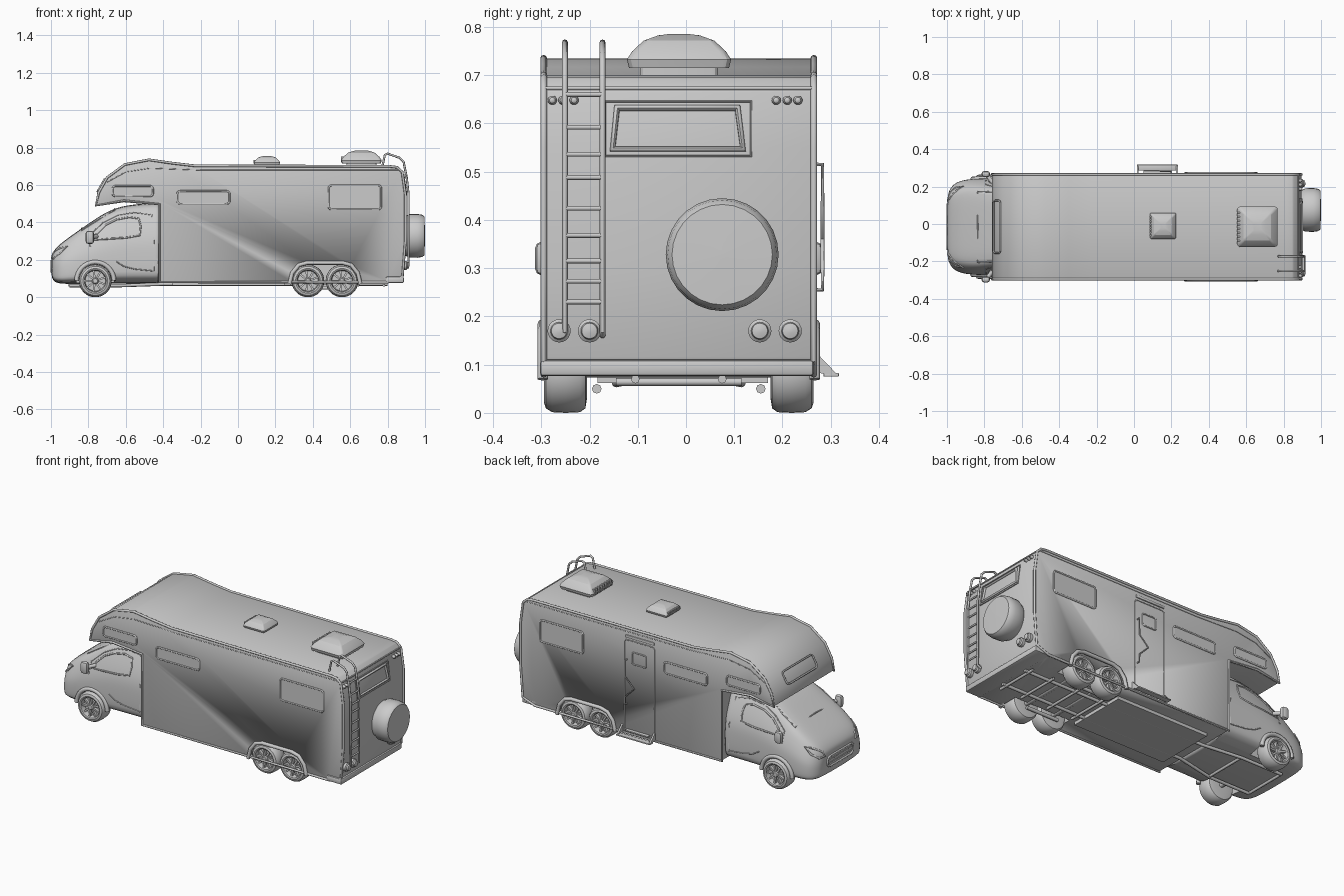
import bpy, bmesh, math
from mathutils import Matrix, Vector

if "Cube" in bpy.data.objects:
    bpy.data.objects.remove(bpy.data.objects["Cube"])

C, HW = -0.015, 0.28          # centre line and half width of the living box
SIDES = (("right", -1), ("left", 1))

def finish(name, bm, bevel=0, angle=30):
    bmesh.ops.recalc_face_normals(bm, faces=bm.faces)
    me = bpy.data.meshes.new(name)
    bm.to_mesh(me); bm.free()
    ob = bpy.data.objects.new(name, me)
    bpy.context.collection.objects.link(ob)
    activate(ob)
    if bevel:
        m = ob.modifiers.new("bevel", 'BEVEL')
        m.width, m.segments, m.limit_method = bevel, 2, 'ANGLE'
        bpy.ops.object.modifier_apply(modifier=m.name)
    bpy.ops.object.shade_smooth_by_angle(angle=math.radians(angle))
    return ob

def activate(ob):
    bpy.ops.object.select_all(action='DESELECT')
    ob.select_set(True)
    bpy.context.view_layer.objects.active = ob

def loft(name, rings, bevel=0, angle=30):
    bm = bmesh.new()
    vs = [[bm.verts.new(p) for p in r] for r in rings]
    n = len(rings[0])
    for a, b in zip(vs, vs[1:]):
        for i in range(n):
            bm.faces.new((a[i], a[(i + 1) % n], b[(i + 1) % n], b[i]))
    bm.faces.new(vs[0]); bm.faces.new(vs[-1])
    return finish(name, bm, bevel, angle)

def prism(name, pts, y0, y1, bevel=0):
    return loft(name, [[(x, y, z) for x, z in pts] for y in (y0, y1)], bevel)

def box(name, x0, x1, y0, y1, z0, z1, bevel=0):
    return prism(name, [(x0, z0), (x1, z0), (x1, z1), (x0, z1)], y0, y1, bevel)

def lathe(bm, prof, seg=32):
    """Revolve (radius, offset) pairs about the y axis."""
    rings = [[bm.verts.new((r * math.cos(t), h, r * math.sin(t)))
              for t in (2 * math.pi * i / seg for i in range(seg))] for r, h in prof]
    for a, b in zip(rings, rings[1:]):
        for i in range(seg):
            bm.faces.new((a[i], a[(i + 1) % seg], b[(i + 1) % seg], b[i]))
    bm.faces.new(rings[0]); bm.faces.new(rings[-1])

def tube(name, paths, r, cyclic=False):
    cu = bpy.data.curves.new(name, 'CURVE')
    cu.dimensions, cu.bevel_depth, cu.bevel_resolution, cu.use_fill_caps = '3D', r, 2, True
    for pts in paths:
        sp = cu.splines.new('POLY')
        sp.points.add(len(pts) - 1)
        for p, q in zip(sp.points, pts):
            p.co = (*q, 1)
        sp.use_cyclic_u = cyclic
    ob = bpy.data.objects.new(name, cu)
    bpy.context.collection.objects.link(ob)
    activate(ob)
    bpy.ops.object.convert(target='MESH')
    bpy.ops.object.shade_smooth_by_angle(angle=math.radians(50))

def cut(ob, cutter):
    activate(ob)
    m = ob.modifiers.new("cut", 'BOOLEAN')
    m.operation, m.object = 'DIFFERENCE', cutter
    bpy.ops.object.modifier_apply(modifier=m.name)
    bpy.data.objects.remove(cutter)

def rrect(a0, a1, b0, b1, r=0.015):
    return [(cx + r * math.cos(math.radians(k + s)), cy + r * math.sin(math.radians(k + s)))
            for cx, cy, k in ((a1 - r, b1 - r, 0), (a0 + r, b1 - r, 90), (a0 + r, b0 + r, 180), (a1 - r, b0 + r, 270))
            for s in (0, 30, 60, 90)]

# Living box with the overcab nose
body_pts = [(-.42, .08), (.80, .08), (.88, .11), (.895, .30), (.895, .55), (.878, .67), (.85, .695), (.81, .70),
            (-.23, .703), (-.35, .717), (-.476, .735), (-.605, .71), (-.70, .64), (-.745, .56), (-.76, .49),
            (-.61, .515), (-.42, .497)]
body = prism("living_box", body_pts, C - HW, C + HW, .006)
well = [(.275, .04), (.29, .13), (.325, .172), (.37, .184), (.56, .184), (.605, .172), (.64, .13), (.655, .04)]
for side, s in SIDES:
    cut(body, prism("well_cutter", well, C + s * .17, C + s * .4))
    y = C + s * (HW + .002)
    tube(f"{side}_edge_trim", [[(x, C + s * HW, z) for x, z in body_pts]], .007, True)
    tube(f"{side}_rear_arch", [[(x, y, max(z, .07)) for x, z in well]], .011)
    tube(f"{side}_roof_seam", [[(-.70, y, .615), (-.6, y, .67), (-.47, y, .69), (-.2, y, .68), (.87, y, .68)]], .002)
    for part, x0, x1, z0, z1 in (("overcab", -.67, -.455, .54, .595), ("middle", -.325, -.045, .50, .567),
                                 ("rear", .485, .765, .47, .598)):
        tube(f"{side}_{part}_window_frame", [[(x, y, z) for x, z in rrect(x0, x1, z0, z1)]], .005, True)
        prism(f"{side}_{part}_window", rrect(x0, x1, z0, z1), y - s * .01, y + s * .001)

# Overcab front window on the slanted nose
front = [(-.754 + (z - .56) * .56, C + y, z) for y, z in rrect(-.14, .14, .565, .63)]
tube("overcab_front_window_frame", [front], .005, True)

# Cab: lofted stations (x, bottom, top, lower half width, upper half width)
rings = []
for x, zb, zt, wl, wt in ((-.998, .12, .215, .15, .12), (-.992, .09, .235, .19, .16), (-.965, .072, .27, .232, .19),
                          (-.91, .07, .312, .252, .205), (-.845, .07, .358, .257, .212), (-.775, .07, .406, .26, .205),
                          (-.71, .07, .449, .26, .2), (-.62, .07, .486, .26, .195), (-.50, .07, .497, .26, .195),
                          (-.43, .07, .5, .26, .195), (-.41, .07, .5, .26, .195)):
    h = zt - zb
    half = [(wl * .95, zb), (wl, zb + .14 * h), (wl, zb + .4 * h), (wl * .98, zb + .6 * h),
            (wt * 1.04, zt - .1 * h), (wt * .9, zt), (wt * .4, zt + .004)]
    rings.append([(x, C + y, z) for y, z in half] + [(x, C - y, z) for y, z in reversed(half)])
cab = loft("cab", rings, angle=40)
m = cab.modifiers.new("smooth", 'SUBSURF')
m.levels = 2
activate(cab)
bpy.ops.object.modifier_apply(modifier=m.name)
arch = [(-.763 + .1 * math.cos(t), .088 + .1 * math.sin(t)) for t in (math.pi * i / 16 for i in range(17))]
for side, s in SIDES:
    cut(cab, prism("well_cutter", arch + [(-.863, .02), (-.663, .02)], C + s * .16, C + s * .4))
activate(cab)
bpy.ops.object.shade_smooth_by_angle(angle=math.radians(40))
bpy.context.view_layer.update()

def on_cab(p, d):
    """Drop a point onto the cab surface along d."""
    hit, loc, nor, _ = cab.ray_cast(Vector(p), Vector(d))
    return tuple(loc) if hit else tuple(p)

# Cab details projected on its surface
window = [(-.775, .305), (-.755, .34), (-.71, .385), (-.65, .415), (-.58, .428), (-.53, .42), (-.52, .38), (-.525, .33),
          (-.6, .318), (-.69, .312)]
door = [(-.45, .14), (-.45, .3), (-.46, .44), (-.55, .453), (-.64, .44), (-.72, .40), (-.79, .335), (-.79, .27)]
sill = [(-.65, .19), (-.61, .165), (-.55, .15), (-.45, .14)]
for side, s in SIDES:
    side_on = lambda pts: [on_cab((x, C + s, z), (0, -s, 0)) for x, z in pts]
    tube(f"{side}_cab_window_frame", [side_on(window)], .005, True)
    tube(f"{side}_cab_door_seam", [side_on(door), side_on(sill)], .003)
    tube(f"{side}_front_arch", [[(x, C + s * .257, z) for x, z in arch]], .012)
    lamp = [on_cab((-1.5, C + s * y, z), (1, 0, 0))
            for y, z in ((.14, .21), (.15, .235), (.19, .262), (.215, .27), (.21, .235), (.18, .208))]
    tube(f"{side}_headlight_rim", [lamp], .006, True)
    ym = C + s * .282
    box(f"{side}_mirror", -.815, -.77, min(ym - .016, ym + .016), max(ym - .016, ym + .016), .285, .355, .014)
    tube(f"{side}_mirror_arm", [[(-.79, ym, .32), (-.755, C + s * .235, .325)]], .011)
screen = [(-.835, -.19), (-.835, 0), (-.835, .19), (-.75, .185), (-.66, .165), (-.66, 0), (-.66, -.165), (-.75, -.185)]
tube("windscreen_frame", [[on_cab((x, C + y, .485), (0, 0, -1)) for x, y in screen]], .004, True)
grille = [on_cab((-1.5, C + y, z), (1, 0, 0)) for y, z in rrect(-.12, .12, .135, .195, .025)]
tube("grille_frame", [grille], .006, True)
tube("grille_bars", [[on_cab((-1.5, C + y, z), (1, 0, 0)) for y in (-.11, -.05, .05, .11)] for z in (.155, .175)], .003)

# Wheels with spokes
bm = bmesh.new()
lathe(bm, [(.02, -.044), (.06, -.044), (.078, -.041), (.086, -.03), (.0875, 0), (.086, .028), (.078, .041), (.066, .045),
           (.059, .042), (.056, .03), (.054, .012), (.015, .012)], 36)
lathe(bm, [(.017, .01), (.017, .033), (.012, .038)], 20)
for i in range(9):
    rot = Matrix.Rotation(2 * math.pi * i / 9, 4, 'Y')
    bmesh.ops.create_cube(bm, size=1, matrix=rot @ Matrix.Translation((.035, .025, 0)) @ Matrix.Diagonal((.046, .016, .01, 1)))
wheel = finish("wheel", bm, angle=35)
for part, x in (("front", -.763), ("middle", .374), ("rear", .556)):
    for side, s in SIDES:
        w = bpy.data.objects.new(f"{part}_{side}_wheel", wheel.data)
        w.location = (x, C + s * .2345, .0875)
        w.rotation_euler.z = 0 if s > 0 else math.pi
        bpy.context.collection.objects.link(w)
    tube(f"{part}_axle", [[(x, C - .22, .0875), (x, C + .22, .0875)]], .014)
bpy.data.objects.remove(wheel)

# Underbody: belly panel, chassis rails and cross members
box("belly_panel", -.35, .25, -.183, .17, .062, .085)
for side, s in SIDES:
    tube(f"{side}_chassis_rail", [[(-.9, C + s * .13, .062), (-.63, C + s * .13, .062), (-.4, C + s * .09, .07),
                                   (.8, C + s * .09, .07)]], .009)
    tube(f"{side}_bogie_bar", [[(.36, C + s * .17, .05), (.57, C + s * .17, .05)]], .01)
tube("cross_members", [[(x, C - .13, .064), (x, C + .13, .064)] for x in (-.9, -.63, .3, .465, .64, .78)], .008)

# Roof vents: stacked rounded squares with louvres at the front edge
for name, cx, cy, s, h in (("small_vent", .155, -.01, .07, .055), ("large_vent", .66, -.0145, .108, .085)):
    rings = [[(x, y, .70 + h * k) for x, y in rrect(cx - s * f, cx + s * f, cy - s * f, cy + s * f, s * f * .15)]
             for f, k in ((.75, -.05), (.75, .18), (.96, .18), (1, .38), (.9, .58), (.68, .84), (.4, .97), (.2, 1))]
    loft(name, rings, angle=20)
    for i in range(8):
        y = cy + s * (i - 3.5) * .2
        box(f"{name}_louvre_{i}", cx - s * 1.02, cx - s * .8, y - .004, y + .004, .70 + h * .25, .70 + h * .62)

# Spare wheel cover and rear lamps, turned to face backwards
def disc(name, y, z, prof, seg):
    bm = bmesh.new()
    lathe(bm, prof, seg)
    bm.transform(Matrix.Translation((0, y, z)) @ Matrix.Rotation(-math.pi / 2, 4, 'Z'))
    finish(name, bm)
disc("spare_wheel_cover", .075, .328, [(.1, .88), (.108, .9), (.116, .915), (.117, .96), (.113, .985), (.104, .997), (.01, 1)], 28)
for i, y in enumerate((-.263, -.2, .153, .216)):
    disc(f"tail_lamp_{i}", y, .17, [(.024, .87), (.024, .9), (.018, .905), (.016, .913), (.005, .916)], 20)
for i, y in enumerate((-.277, -.255, -.232, .187, .21, .232)):
    disc(f"marker_lamp_{i}", y, .648, [(.0095, .86), (.0095, .892), (.006, .898), (.002, .9)], 14)

# Rear window: tapered frame around a recessed-looking pane, and seam lines
xr = lambda z: .897 - max(0, z - .55) * .142
tube("rear_window_outer_frame", [[(xr(z), y, z) for y, z in ((-.168, .532), (.135, .532), (.135, .645), (-.168, .645))]], .003, True)
tube("rear_window_frame", [[(xr(z), y, z) for y, z in ((-.152, .547), (.118, .547), (.107, .632), (-.143, .632))]], .008, True)
tube("rear_top_seam", [[(.878, C - HW, .673), (.878, C + HW, .673)]], .004)
box("rear_bumper", .79, .887, C - HW - .008, C + HW, .076, .11, .008)

# Ladder hooked over the roof
rails = (-.251, -.173)
tube("ladder_rails", [[(.89, y, .16), (.912, y, .17), (.912, y, .55), (.902, y, .64), (.885, y, .725), (.865, y, .745),
                       (.80, y, .768), (.785, y, .76), (.772, y, .70)] for y in rails], .006)
tube("ladder_rungs", [[(.912 - max(0, z - .55) * .12, y, z) for y in rails]
                      for z in (.23, .273, .315, .368, .424, .488, .536, .592, .66)], .005)

# Entrance door, its pane, awning light, grab handle and step on the left side
yd = C + HW
tube("entrance_door_seam", [[(x, yd, z) for x, z in rrect(.02, .215, .1, .63)]], .003, True)
tube("entrance_door_pane", [[(x, yd, z) for x, z in rrect(.075, .165, .495, .565, .01)]], .004, True)
box("door_awning_light", .02, .21, yd - .01, yd + .006, .643, .66, .003)
tube("grab_handle", [[(.2, yd, .515), (.2, yd + .018, .515), (.2, yd + .018, .42), (.14, yd + .018, .36),
                      (.2, yd + .018, .30), (.2, yd + .018, .255), (.2, yd, .255)]], .004)
for x in (.015, .225):
    loft("step_bracket", [[(x + d, yd - .01, .13), (x + d, yd + .005, .125), (x + d, yd + .05, .078), (x + d, yd - .01, .085)]
                          for d in (0, .01)])
box("step_lower_tread", .015, .235, yd + .02, yd + .052, .075, .083, .002)
box("step_upper_tread", .05, .2, yd - .01, yd + .02, .098, .106, .002)
